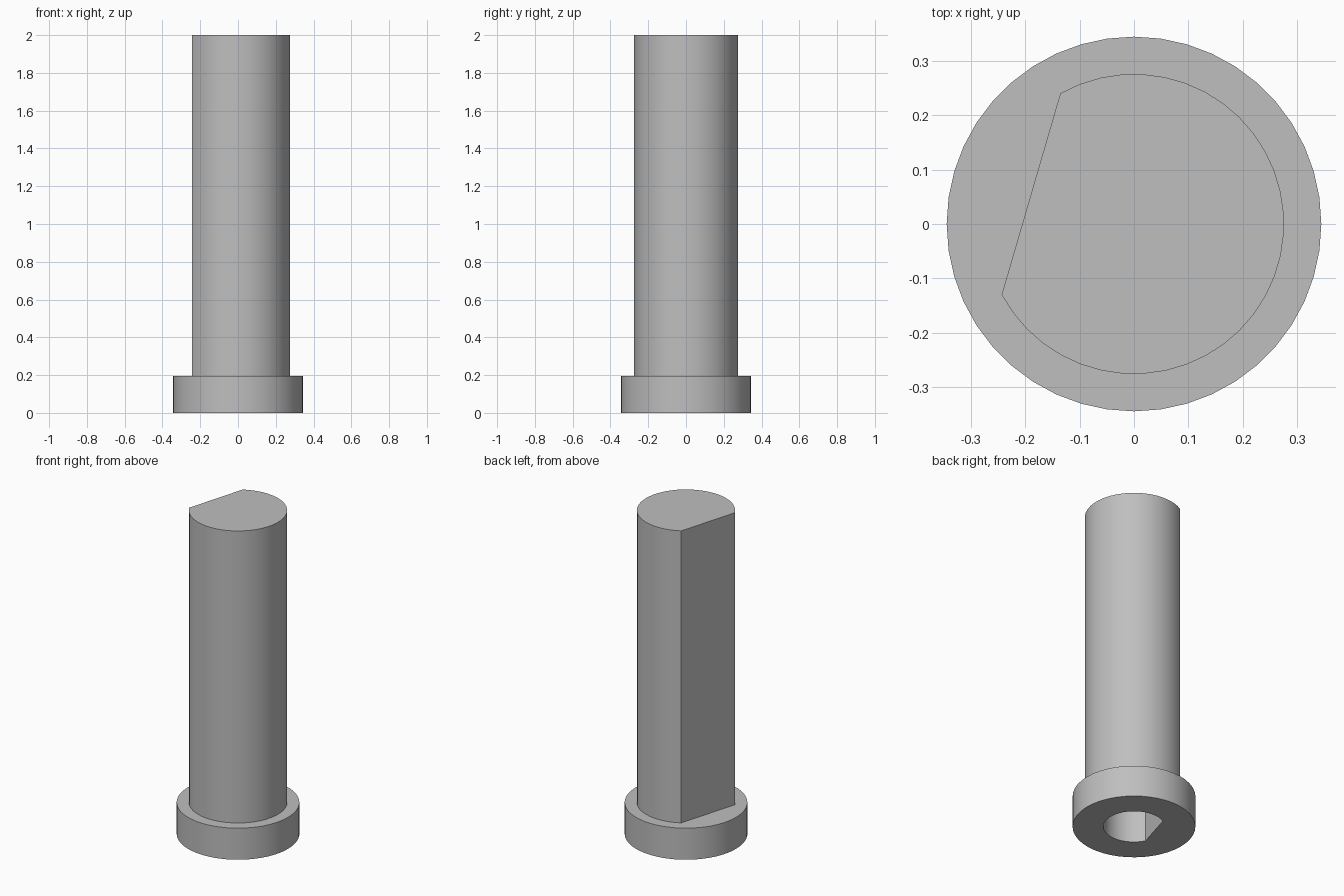
import bpy, bmesh
from math import cos, sin, radians

cube = bpy.data.objects.get("Cube")
if cube:
    bpy.data.objects.remove(cube, do_unlink=True)

FLANGE_R, SHAFT_R, BORE_R = 0.344, 0.2755, 0.172
FLANGE_TOP, BORE_TOP, TOP = 0.195, 1.0, 2.0
FLAT_START, FLAT_END = 119.4, 208.1      # angles of the two corners of the flat

grey = bpy.data.materials.new("plain grey")
grey.use_nodes = True
colour = (0.52, 0.52, 0.52, 1)
grey.diffuse_color = colour
grey.node_tree.nodes["Principled BSDF"].inputs["Base Color"].default_value = colour


def circle(radius, count=44):
    angles = [radians(90 + 360 * i / count) for i in range(count)]
    return [(radius * cos(a), radius * sin(a)) for a in angles]


def d_shape(radius, count=33):
    """Circle with one side cut off; the closing edge is the flat."""
    sweep = FLAT_START + 360 - FLAT_END
    angles = [radians(FLAT_END + sweep * i / count) for i in range(count + 1)]
    return [(radius * cos(a), radius * sin(a)) for a in angles]


def loop(bm, outline, z):
    return [bm.verts.new((x, y, z)) for x, y in outline]


def wall(bm, low, high, inward=False):
    for i in range(len(low)):
        j = (i + 1) % len(low)
        quad = [low[i], low[j], high[j], high[i]]
        bm.faces.new(quad[::-1] if inward else quad)


def cap(bm, verts, up):
    bm.faces.new(verts if up else verts[::-1])


def ring(bm, outer, inner, up):
    """Flat face between two closed loops."""
    edges = []
    for verts in (outer, inner):
        for i, v in enumerate(verts):
            w = verts[i - 1]
            edges.append(bm.edges.get((v, w)) or bm.edges.new((v, w)))
    made = bmesh.ops.triangle_fill(bm, edges=edges, use_beauty=True)
    for f in made["geom"]:
        if isinstance(f, bmesh.types.BMFace):
            f.normal_update()
            if (f.normal.z > 0) != up:
                f.normal_flip()


def finish(bm, name):
    mesh = bpy.data.meshes.new(name)
    bm.to_mesh(mesh)
    bm.free()
    mesh.materials.append(grey)
    obj = bpy.data.objects.new(name, mesh)
    bpy.context.collection.objects.link(obj)
    bpy.ops.object.select_all(action="DESELECT")
    obj.select_set(True)
    bpy.context.view_layer.objects.active = obj
    bpy.ops.object.shade_smooth_by_angle(angle=radians(30))


# Round foot flange, open for the socket below and the shaft above
bm = bmesh.new()
low, high = loop(bm, circle(FLANGE_R), 0), loop(bm, circle(FLANGE_R), FLANGE_TOP)
wall(bm, low, high)
ring(bm, low, loop(bm, d_shape(BORE_R), 0), up=False)
ring(bm, high, loop(bm, d_shape(SHAFT_R), FLANGE_TOP), up=True)
finish(bm, "flange")

# Shaft with one flat side
bm = bmesh.new()
low, high = loop(bm, d_shape(SHAFT_R), FLANGE_TOP), loop(bm, d_shape(SHAFT_R), TOP)
wall(bm, low, high)
cap(bm, high, up=True)
finish(bm, "shaft")

# Socket with the same profile, open at the bottom
bm = bmesh.new()
low, high = loop(bm, d_shape(BORE_R), 0), loop(bm, d_shape(BORE_R), BORE_TOP)
wall(bm, low, high, inward=True)
cap(bm, high, up=False)
finish(bm, "socket")
